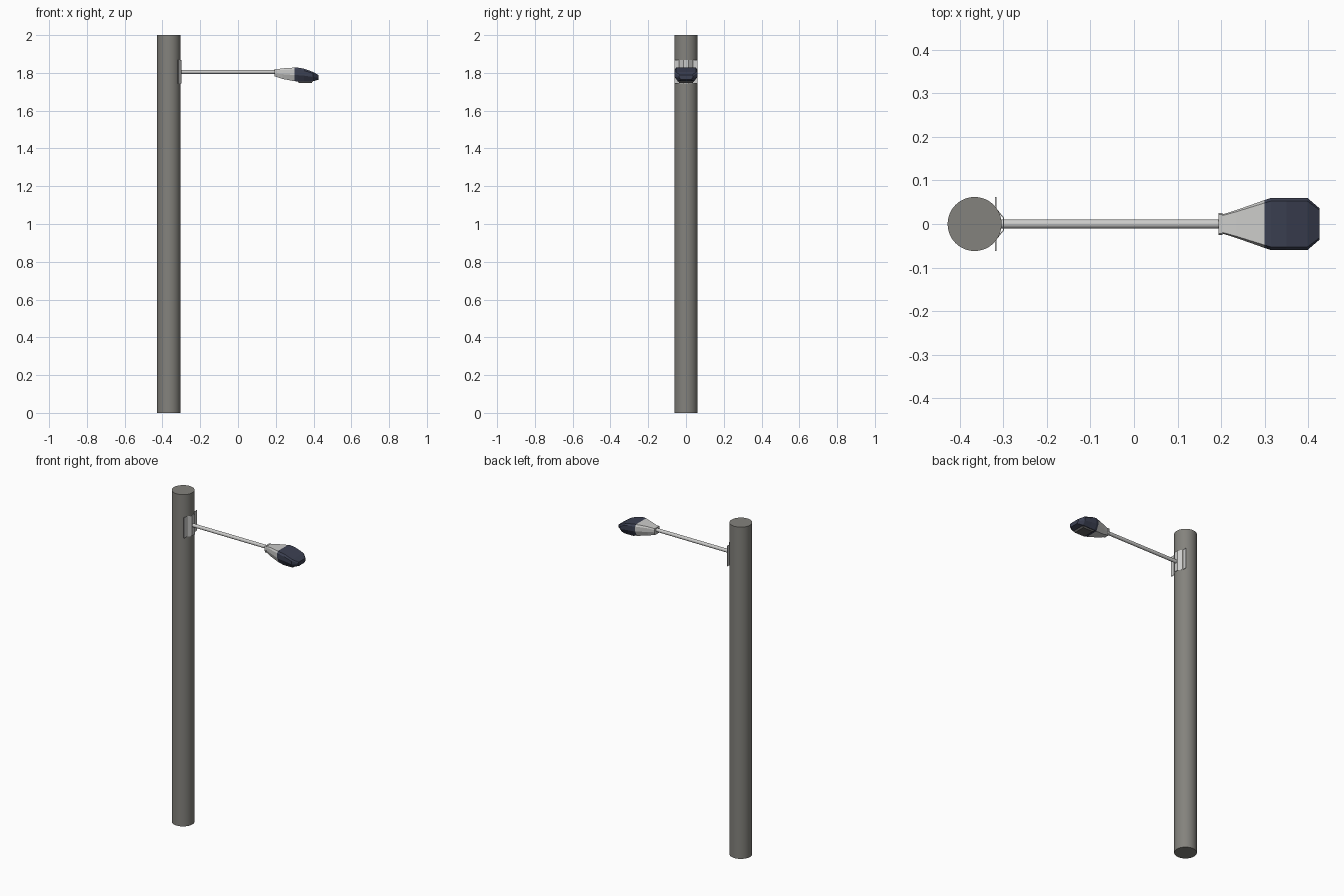
import bpy, bmesh, math
from mathutils import Matrix

cube = bpy.data.objects.get("Cube")
if cube:
    bpy.data.objects.remove(cube, do_unlink=True)


def material(name, rgb):
    m = bpy.data.materials.new(name)
    m.use_nodes = True
    m.diffuse_color = (*rgb, 1)
    m.node_tree.nodes["Principled BSDF"].inputs["Base Color"].default_value = (*rgb, 1)
    return m


pole_grey = material("pole_grey", (0.23, 0.225, 0.205))
light_grey = material("light_grey", (0.6, 0.6, 0.59))
navy = material("dark_navy", (0.045, 0.052, 0.085))
lens_grey = material("lens_grey", (0.12, 0.12, 0.12))


def finish(name, bm, mats, smooth=False):
    bmesh.ops.recalc_face_normals(bm, faces=bm.faces)
    mesh = bpy.data.meshes.new(name)
    bm.to_mesh(mesh)
    bm.free()
    ob = bpy.data.objects.new(name, mesh)
    bpy.context.collection.objects.link(ob)
    for m in mats:
        mesh.materials.append(m)
    if smooth:
        bpy.ops.object.select_all(action='DESELECT')
        ob.select_set(True)
        bpy.context.view_layer.objects.active = ob
        bpy.ops.object.shade_smooth_by_angle(angle=math.radians(40))
    return ob


def cylinder(name, radius, length, centre, mat, sides, along_x=False):
    bm = bmesh.new()
    turn = Matrix.Rotation(math.pi / 2, 4, 'Y') if along_x else Matrix()
    bmesh.ops.create_cone(bm, cap_ends=True, segments=sides, radius1=radius, radius2=radius,
                          depth=length, matrix=Matrix.Translation(centre) @ turn)
    return finish(name, bm, [mat], True)


def loft(name, rings, mats, pick=None):
    bm = bmesh.new()
    loops = [[bm.verts.new(p) for p in ring] for ring in rings]
    n = len(loops[0])
    for a, b in zip(loops, loops[1:]):
        for i in range(n):
            j = (i + 1) % n
            bm.faces.new((a[i], a[j], b[j], b[i]))
    bm.faces.new(loops[0])
    bm.faces.new(loops[-1])
    for f in bm.faces:
        f.material_index = pick(f.calc_center_median()) if pick else 0
    return finish(name, bm, mats)


def section(x, half, top, bottom):
    # Box section with a bevelled underside and slightly eased upper corners
    h = top - bottom
    right = [(0.88 * half, top), (half, top - 0.15 * h),
             (half, top - 0.55 * h), (0.72 * half, bottom)]
    pts = right + [(-y, z) for y, z in reversed(right)]
    return [(x, y, z) for y, z in pts]


# Pole and arm
cylinder("pole", 0.062, 2.0, (-0.366, 0, 1.0), pole_grey, 48)
cylinder("arm", 0.0105, 0.51, (-0.05, 0, 1.805), light_grey, 16, True)

# Folded wall bracket, extruded vertically
half_fold = [(-0.316, 0.062), (-0.316, 0.036), (-0.298, 0.014)]
outer = half_fold + [(x, -y) for x, y in reversed(half_fold)]
fold = outer + [(x - 0.003, y) for x, y in reversed(outer)]
loft("bracket", [[(x, y, z) for x, y in fold] for z in (1.745, 1.868)], [light_grey])

# Collar where the arm enters the lamp head
loft("collar", [section(x, 0.025, 1.82, 1.78) for x in (0.194, 0.203)], [light_grey])

# Lamp head: pale neck and navy hood
stations = [(0.2, 0.021, 1.818, 1.78), (0.235, 0.032, 1.824, 1.768),
            (0.3, 0.055, 1.828, 1.756), (0.315, 0.06, 1.828, 1.755),
            (0.35, 0.06, 1.822, 1.755), (0.398, 0.06, 1.805, 1.756),
            (0.426, 0.036, 1.788, 1.764)]
loft("lamp_head", [section(*s) for s in stations], [light_grey, navy],
     lambda c: int(c.x > 0.3))

# Lens under the hood
lens = [[(x, y, z) for x, y in ((x0, w), (x1, w), (x1, -w), (x0, -w))]
        for x0, x1, w, z in ((0.312, 0.4, 0.042, 1.76), (0.322, 0.39, 0.036, 1.747))]
loft("lens", lens, [lens_grey])
